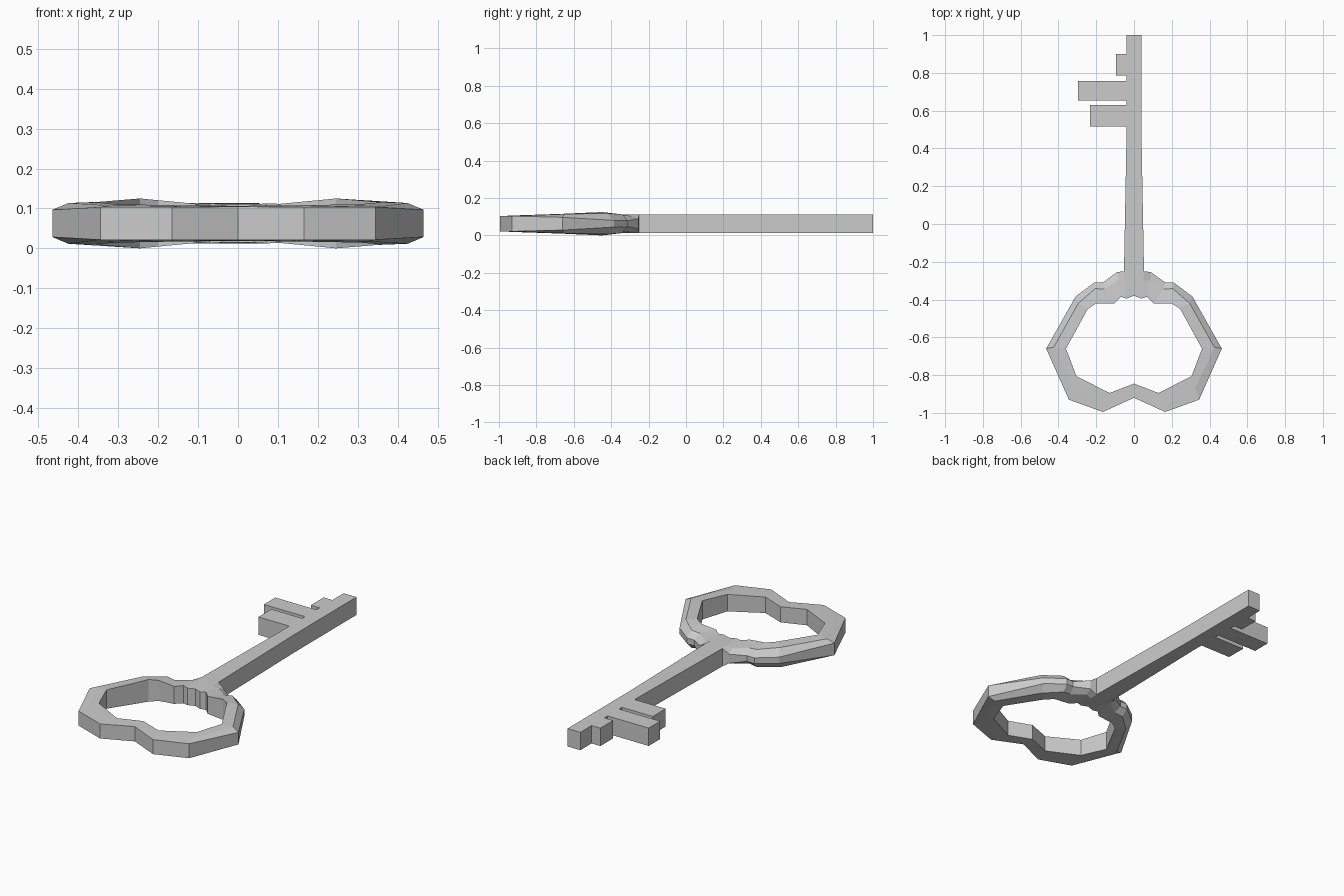
import bpy, bmesh

if "Cube" in bpy.data.objects:
    bpy.data.objects.remove(bpy.data.objects["Cube"])

MID = 0.0625  # height of the key's middle plane


def make_object(name, bm):
    bmesh.ops.remove_doubles(bm, verts=bm.verts, dist=0.0005)
    bmesh.ops.recalc_face_normals(bm, faces=bm.faces)
    mesh = bpy.data.meshes.new(name)
    bm.to_mesh(mesh)
    bm.free()
    ob = bpy.data.objects.new(name, mesh)
    bpy.context.collection.objects.link(ob)
    return ob


# Shaft with teeth: flat profile extruded upward
def build_blade():
    teeth = [(0.90, 0.785, -0.095), (0.757, 0.655, -0.297), (0.63, 0.515, -0.233)]
    outline = [(0.053, -0.25), (0.04, 0.45), (0.04, 1.0), (-0.04, 1.0)]
    for top, bottom, x in teeth:
        outline += [(-0.04, top), (x, top), (x, bottom), (-0.04, bottom)]
    outline += [(-0.04, 0.45), (-0.053, -0.25)]
    bm = bmesh.new()
    face = bm.faces.new([bm.verts.new((x, y, 0.012)) for x, y in outline])
    out = bmesh.ops.extrude_face_region(bm, geom=[face])
    verts = [g for g in out["geom"] if isinstance(g, bmesh.types.BMVert)]
    bmesh.ops.translate(bm, verts=verts, vec=(0, 0, 0.101))
    make_object("key_shaft_and_teeth", bm)


# Bow: right-half stations, each (outer, crest, inner) as (x, y, half height)
STATIONS = [
    ((0, -0.92, 0.042), (0, -0.88, 0.043), (0, -0.845, 0.044)),
    ((0.165, -0.995, 0.041), (0.148, -0.945, 0.043), (0.13, -0.895, 0.045)),
    ((0.345, -0.93, 0.041), (0.325, -0.868, 0.045), (0.305, -0.805, 0.048)),
    ((0.465, -0.66, 0.034), (0.425, -0.652, 0.051), (0.36, -0.66, 0.053)),
    ((0.31, -0.385, 0.018), (0.295, -0.42, 0.056), (0.245, -0.45, 0.0625)),
    ((0.21, -0.31, 0.016), (0.205, -0.342, 0.050), (0.2, -0.42, 0.058)),
    ((0.165, -0.31, 0.016), (0.155, -0.345, 0.044), (0.105, -0.42, 0.049)),
    ((0.09, -0.255, 0.026), (0.085, -0.295, 0.042), (0.07, -0.385, 0.050)),
    ((0.053, -0.25, 0.0505), (0.05, -0.30, 0.050), (0.04, -0.395, 0.048)),
    ((0, -0.25, 0.0505), (0, -0.30, 0.050), (0, -0.38, 0.048)),
]


def build_bow():
    bm = bmesh.new()
    mirrored = [tuple((-x, y, h) for x, y, h in s) for s in STATIONS[-2:0:-1]]
    rings = []
    for section in STATIONS + mirrored:
        upper = [(x, y, MID + h) for x, y, h in section]
        lower = [(x, y, MID - h) for x, y, h in reversed(section)]
        rings.append([bm.verts.new(p) for p in upper + lower])
    for a, b in zip(rings, rings[1:] + rings[:1]):
        for i in range(6):
            j = (i + 1) % 6
            bm.faces.new((a[i], a[j], b[j], b[i]))
    make_object("key_bow", bm)


build_blade()
build_bow()
